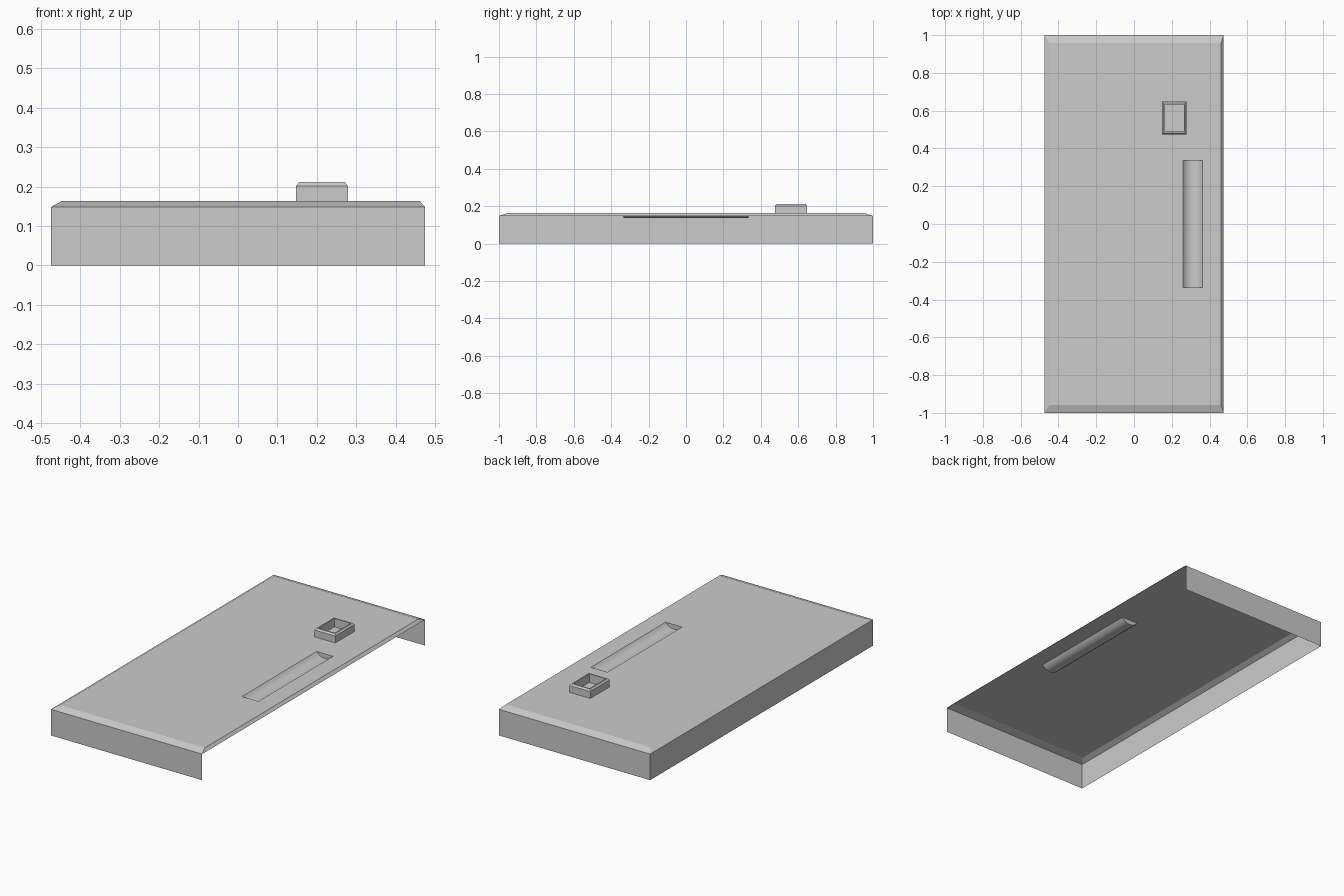
import bpy, bmesh, math

if "Cube" in bpy.data.objects:
    bpy.data.objects.remove(bpy.data.objects["Cube"])

TOP, EDGE = 0.163, 0.148


def make_object(name, bm):
    mesh = bpy.data.meshes.new(name)
    bm.to_mesh(mesh)
    bm.free()
    obj = bpy.data.objects.new(name, mesh)
    bpy.context.collection.objects.link(obj)
    return obj


# Sheet panel: flat top with a slot, sloped rim, walls on three sides
GX, GY = (0.259, 0.362), (-0.335, 0.335)
xs = [-0.447, GX[0], GX[1], 0.461]
ys = [-0.957, GY[0], GY[1], 0.957]
bm = bmesh.new()
grid = [[bm.verts.new((x, y, TOP)) for y in ys] for x in xs]
for i in range(3):
    for j in range(3):
        if (i, j) != (1, 1):
            bm.faces.new((grid[i][j], grid[i + 1][j], grid[i + 1][j + 1], grid[i][j + 1]))


def on_outline(edge):
    a, b = (v.co for v in edge.verts)
    return any(abs(a[k] - lim) < 1e-5 and abs(b[k] - lim) < 1e-5
               for k, lim in ((0, xs[0]), (0, xs[-1]), (1, ys[0]), (1, ys[-1])))


rim = bmesh.ops.extrude_edge_only(bm, edges=[e for e in bm.edges if on_outline(e)])["geom"]
for v in [g for g in rim if isinstance(g, bmesh.types.BMVert)]:
    x, y, _ = v.co
    if x < xs[0] + 1e-4 or x > xs[-1] - 1e-4:
        v.co.x = math.copysign(0.475, x)
    if abs(y) > ys[-1] - 1e-4:
        v.co.y = math.copysign(1.0, y)
    v.co.z = EDGE
# The right side stays open
low = [e for e in bm.edges if all(v.co.z < EDGE + 1e-4 for v in e.verts)
       and not all(v.co.x > 0.474 for v in e.verts)]
walls = bmesh.ops.extrude_edge_only(bm, edges=low)["geom"]
for v in [g for g in walls if isinstance(g, bmesh.types.BMVert)]:
    v.co.z = 0
bmesh.ops.recalc_face_normals(bm, faces=bm.faces)
if next(f for f in bm.faces if abs(f.normal.z) > 0.99).normal.z < 0:
    bmesh.ops.reverse_faces(bm, faces=bm.faces)
make_object("door_panel", bm)

# Finger groove: rounded trough with closed ends
bm = bmesh.new()
N, DEPTH = 8, 0.026
cx, half = sum(GX) / 2, (GX[1] - GX[0]) / 2
half_angle = 2 * math.atan(DEPTH / half)
radius = half / math.sin(half_angle)
rows = []
for y in GY:
    row = []
    for i in range(N + 1):
        a = half_angle * (2 * i / N - 1)
        z = TOP - radius * (math.cos(a) - math.cos(half_angle))
        row.append(bm.verts.new((cx + radius * math.sin(a), y, z)))
    rows.append(row)
for i in range(N):
    bm.faces.new((rows[0][i], rows[0][i + 1], rows[1][i + 1], rows[1][i])).smooth = True
bm.faces.new(rows[0][::-1])
bm.faces.new(rows[1])
groove = make_object("finger_groove", bm)
bpy.context.view_layer.objects.active = groove
groove.select_set(True)
bpy.ops.object.shade_smooth_by_angle(angle=math.radians(35))

# Lock frame: chamfered rectangular collar around a recess
bm = bmesh.new()
loops = []
for inset, z in ((0, TOP), (0, 0.202), (0.008, 0.211), (0.015, 0.211), (0.015, TOP)):
    x0, x1, y0, y1 = 0.147 + inset, 0.279 - inset, 0.475 + inset, 0.648 - inset
    loops.append([bm.verts.new((x, y, z)) for x, y in ((x0, y0), (x1, y0), (x1, y1), (x0, y1))])
for a, b in zip(loops, loops[1:]):
    for i in range(4):
        j = (i + 1) % 4
        bm.faces.new((a[i], a[j], b[j], b[i]))
make_object("lock_frame", bm)
